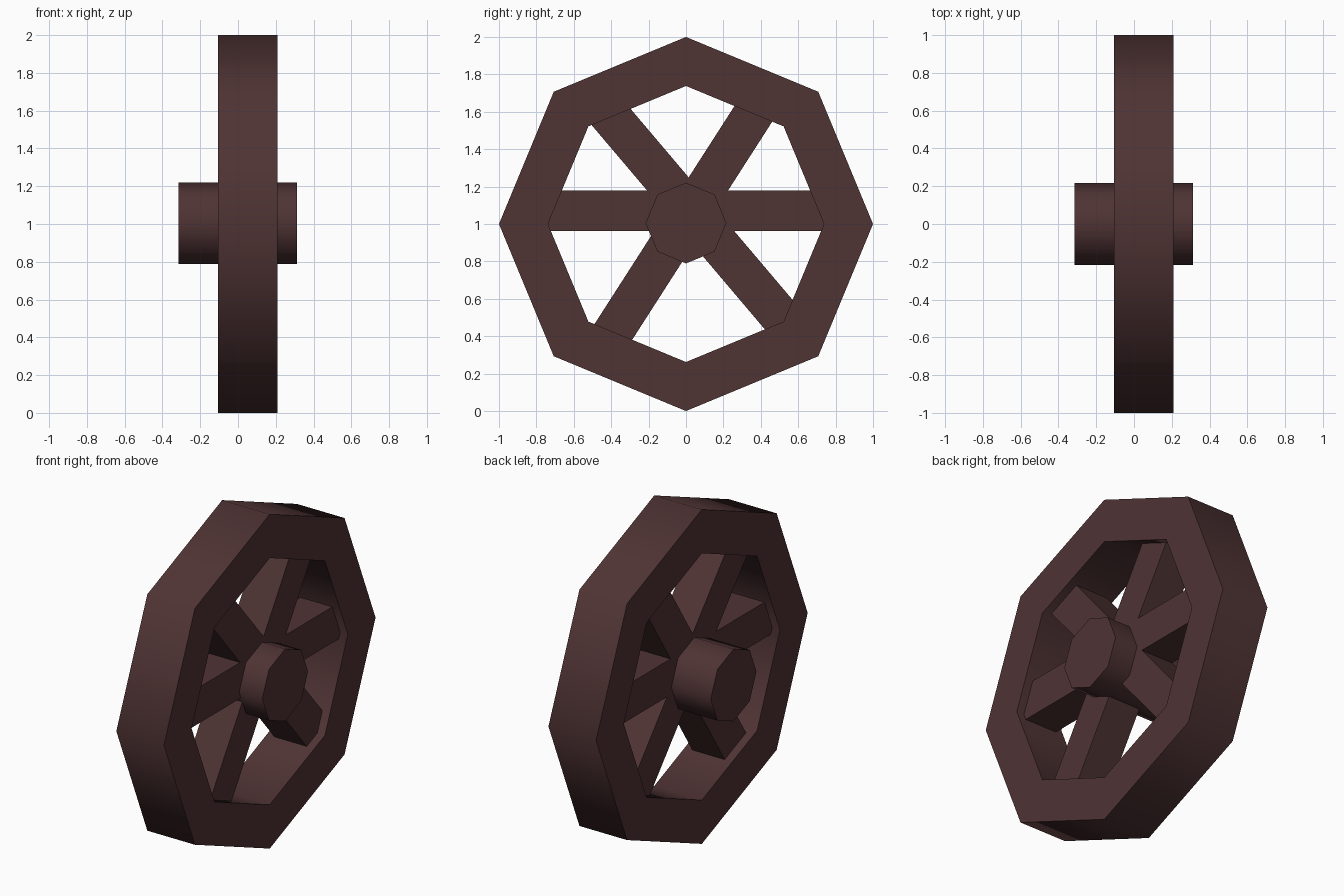
import bpy, bmesh, math
from mathutils import Matrix, Vector

if "Cube" in bpy.data.objects:
    bpy.data.objects.remove(bpy.data.objects["Cube"])

wood = bpy.data.materials.new("dark brown wood")
wood.diffuse_color = (0.078, 0.033, 0.034, 1)
wood.use_nodes = True
wood.node_tree.nodes["Principled BSDF"].inputs["Base Color"].default_value = wood.diffuse_color


def finish(name, bm, smooth_limit):
    """Recalculate normals, keep edges above the limit sharp, link the object."""
    bmesh.ops.recalc_face_normals(bm, faces=bm.faces)
    for f in bm.faces:
        f.smooth = True
    for e in bm.edges:
        e.smooth = e.calc_face_angle(0) < math.radians(smooth_limit)
    me = bpy.data.meshes.new(name)
    bm.to_mesh(me)
    bm.free()
    me.materials.append(wood)
    ob = bpy.data.objects.new(name, me)
    bpy.context.collection.objects.link(ob)
    return ob


def octagon(bm, x, r, z):
    return [bm.verts.new((x, r * math.sin(i * math.pi / 4),
                          z + r * math.cos(i * math.pi / 4))) for i in range(8)]


# eight-sided rim: square section swept around the axle
bm = bmesh.new()
section = [(-0.105, 1.0), (0.21, 1.0), (0.21, 0.738), (-0.105, 0.738)]
loops = [octagon(bm, x, r, 1.0) for x, r in section]
for k in range(4):
    a, b = loops[k], loops[(k + 1) % 4]
    for i in range(8):
        j = (i + 1) % 8
        bm.faces.new((a[i], a[j], b[j], b[i]))
finish("rim", bm, 60)

# eight-sided hub
bm = bmesh.new()
a, b = octagon(bm, -0.315, 0.216, 1.005), octagon(bm, 0.312, 0.216, 1.005)
bm.faces.new(a)
bm.faces.new(b)
for i in range(8):
    j = (i + 1) % 8
    bm.faces.new((a[i], a[j], b[j], b[i]))
finish("hub", bm, 60)

# three square spoke bars, slightly off centre; ends buried in the rim
for n, (angle, z0) in enumerate([(0, 1.071), (57.3, 1.028), (-49.7, 1.10)]):
    t = math.radians(angle)
    d = Vector((0, math.cos(t), math.sin(t)))
    p = Vector((0.0525, 0, z0))
    p -= d * (p - Vector((0, 0, 1))).dot(d)      # nearest point to the axle
    bm = bmesh.new()
    bmesh.ops.create_cube(bm, size=1, matrix=Matrix.Translation(p)
                          @ Matrix.Rotation(t, 4, 'X')
                          @ Matrix.Diagonal((0.214, 1.6, 0.215, 1)))
    finish("spoke_bar_%d" % (n + 1), bm, 30)
